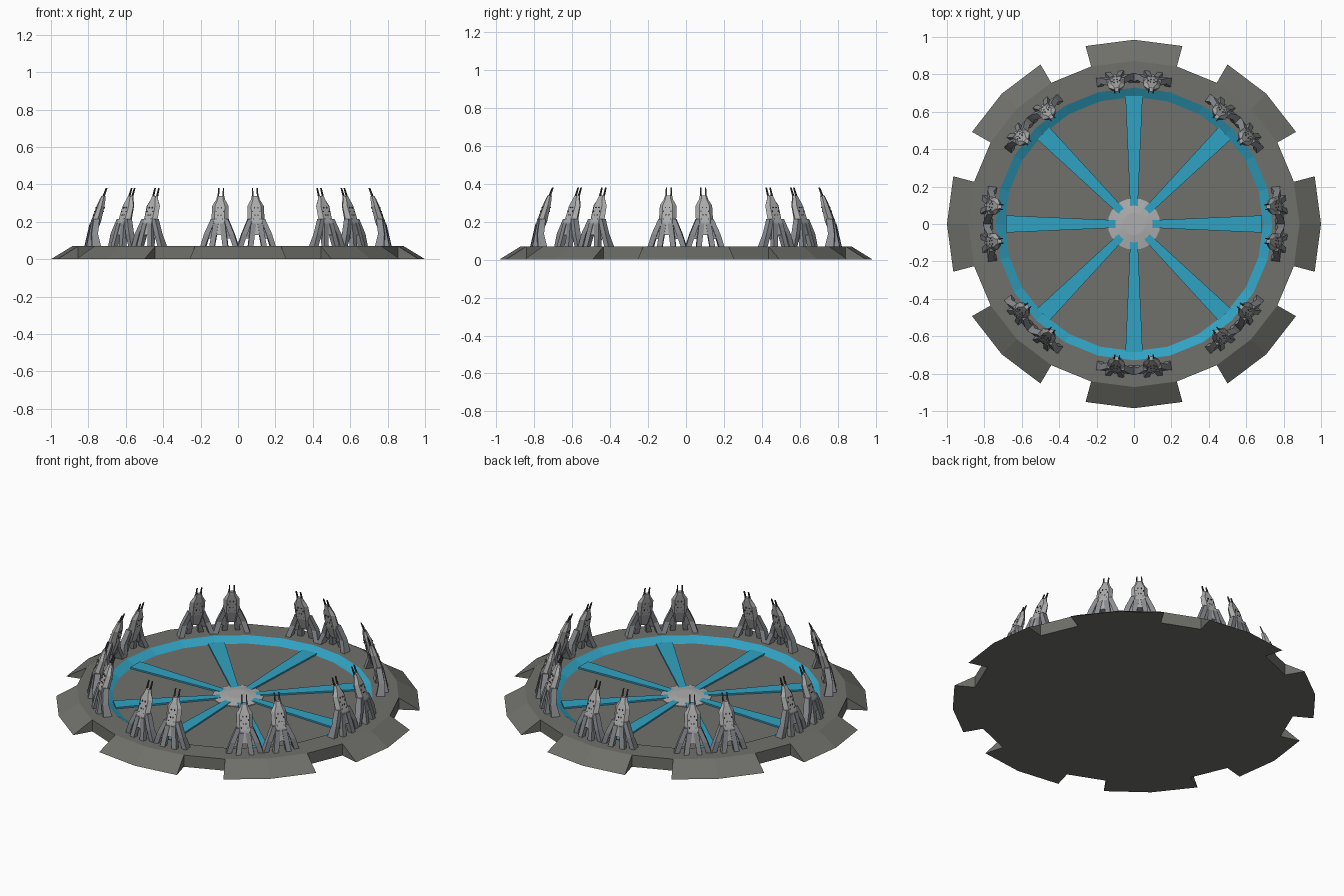
import bpy, bmesh, math
from mathutils import Vector, Matrix

if "Cube" in bpy.data.objects:
    bpy.data.objects.remove(bpy.data.objects["Cube"])

N = 24
SY = 0.985  # plan is very slightly narrower front to back


def mat(name, col):
    m = bpy.data.materials.new(name)
    m.diffuse_color = (*col, 1)
    m.use_nodes = True
    m.node_tree.nodes["Principled BSDF"].inputs["Base Color"].default_value = m.diffuse_color
    return m


STONE = mat("dark_grey", (0.16, 0.16, 0.145))
BLUE = mat("blue", (0.03, 0.36, 0.54))
LEGGREY = mat("leg_grey", (0.26, 0.27, 0.29))
DARK = mat("dark_detail", (0.06, 0.06, 0.065))
PALE = mat("pale_grey", (0.42, 0.42, 0.42))


def pol(r, deg, z):
    a = math.radians(deg)
    return Vector((r * math.cos(a), r * math.sin(a) * SY, z))


def finish(name, bm, *mats):
    bmesh.ops.recalc_face_normals(bm, faces=bm.faces)
    me = bpy.data.meshes.new(name)
    bm.to_mesh(me)
    bm.free()
    for m in mats:
        me.materials.append(m)
    ob = bpy.data.objects.new(name, me)
    bpy.context.collection.objects.link(ob)
    return ob


def loft(bm, rings, mi=0):
    """Skin a list of equal-length point rings and cap both ends."""
    vs = [[bm.verts.new(p) for p in r] for r in rings]
    n = len(vs[0])
    fs = [bm.faces.new((a[i], a[(i + 1) % n], b[(i + 1) % n], b[i]))
          for a, b in zip(vs, vs[1:]) for i in range(n)]
    fs += [bm.faces.new(vs[0][::-1]), bm.faces.new(vs[-1])]
    for f in fs:
        f.material_index = mi
    return fs


def disc_rings(profile):
    return [[pol(r, i * 360 / N, z) for i in range(N)] for r, z in profile]


# Base disc with a sunken floor and a blue sloping inner wall
bm = bmesh.new()
fs = loft(bm, disc_rings([(0.885, 0), (0.885, 0.07), (0.74, 0.07), (0.69, 0.042)]))
for f in fs[2 * N:3 * N]:
    f.material_index = 1
finish("base_disc", bm, STONE, BLUE)

# Eight sloping ramps, each two disc segments wide
for k in range(8):
    bm = bmesh.new()
    loft(bm, [[pol(0.87, a, 0), pol(1.0, a, 0), pol(0.885, a, 0.07), pol(0.87, a, 0.07)]
              for a in (45 * k - 15, 45 * k, 45 * k + 15)])
    finish(f"ramp_{k + 1}", bm, STONE)

# Eight tapered floor spokes
for k in range(8):
    bm = bmesh.new()
    plan = [(0.09, -0.02), (0.685, -0.046), (0.685, 0.046), (0.09, 0.02)]
    loft(bm, [[Vector((x, y, z)) for x, y in plan] for z in (0.036, 0.051)])
    bm.transform(Matrix.Rotation(math.radians(45 * k), 4, 'Z'))
    finish(f"floor_spoke_{k + 1}", bm, BLUE)

# Low central hub
bm = bmesh.new()
loft(bm, disc_rings([(0.14, 0.038), (0.14, 0.046), (0.06, 0.056)]))
finish("centre_hub", bm, PALE)


def beam(bm, p, q, s, t, mi):
    """Tapered box strut from p to q; s and t are end half sizes in x, y."""
    loft(bm, [[Vector(c) + Vector((sx * h[0], sy * h[1], 0))
               for sx, sy in ((-1, -1), (1, -1), (1, 1), (-1, 1))]
              for c, h in ((p, s), (q, t))], mi)


def lean(z):
    """Radius of the tower centreline at height z."""
    return 0.805 - 0.30 * (z - 0.07)


# One tower: leaning faceted body, splayed legs, twin antennae, small studs
bm = bmesh.new()
sections = [(0.13, 0.030, 0.018), (0.20, 0.046, 0.024), (0.285, 0.044, 0.018),
            (0.318, 0.024, 0.014), (0.338, 0.019, 0.010)]
loft(bm, [[Vector((x * w, -lean(z) + y * d, z)) for x, y in
           ((-1, 0), (-0.6, -1), (0.6, -1), (1, 0), (0.6, 1), (-0.6, 1))]
          for z, w, d in sections], 0)
for s in (-1, 1):
    # outer leg in two bends
    knee = (s * 0.066, -0.782, 0.135)
    beam(bm, (s * 0.034, -0.768, 0.215), knee, (0.012, 0.016), (0.015, 0.017), 1)
    beam(bm, knee, (s * 0.088, -0.775, 0.068), (0.015, 0.017), (0.014, 0.024), 1)
    # inner leg
    beam(bm, (s * 0.018, -0.778, 0.19), (s * 0.036, -0.808, 0.068),
         (0.014, 0.018), (0.014, 0.014), 1)
    # web between the legs
    beam(bm, (s * 0.035, -0.772, 0.19), (s * 0.052, -0.785, 0.11),
         (0.012, 0.008), (0.016, 0.008), 1)
    # antenna
    beam(bm, (s * 0.013, -lean(0.325), 0.325), (s * 0.013, -0.708, 0.38),
         (0.004, 0.005), (0.003, 0.003), 2)
    # studs on the outer and inner faces
    for z, x in ((0.215, 0.018), (0.235, 0.008), (0.255, 0.02), (0.275, 0.01)):
        for side in (-1, 1):
            y = -lean(z) + side * 0.020
            beam(bm, (s * x, y, z - 0.003), (s * x, y, z + 0.003),
                 (0.0025, 0.004), (0.0025, 0.004), 2)
tower = finish("tower_1", bm, PALE, LEGGREY, DARK)

# Sixteen towers in eight pairs around the rim
for k in range(16):
    ob = tower
    if k:
        ob = bpy.data.objects.new(f"tower_{k + 1}", tower.data)
        bpy.context.collection.objects.link(ob)
    ob.rotation_euler.z = math.radians(45 * (k // 2) + (7.3 if k % 2 else -7.3))
